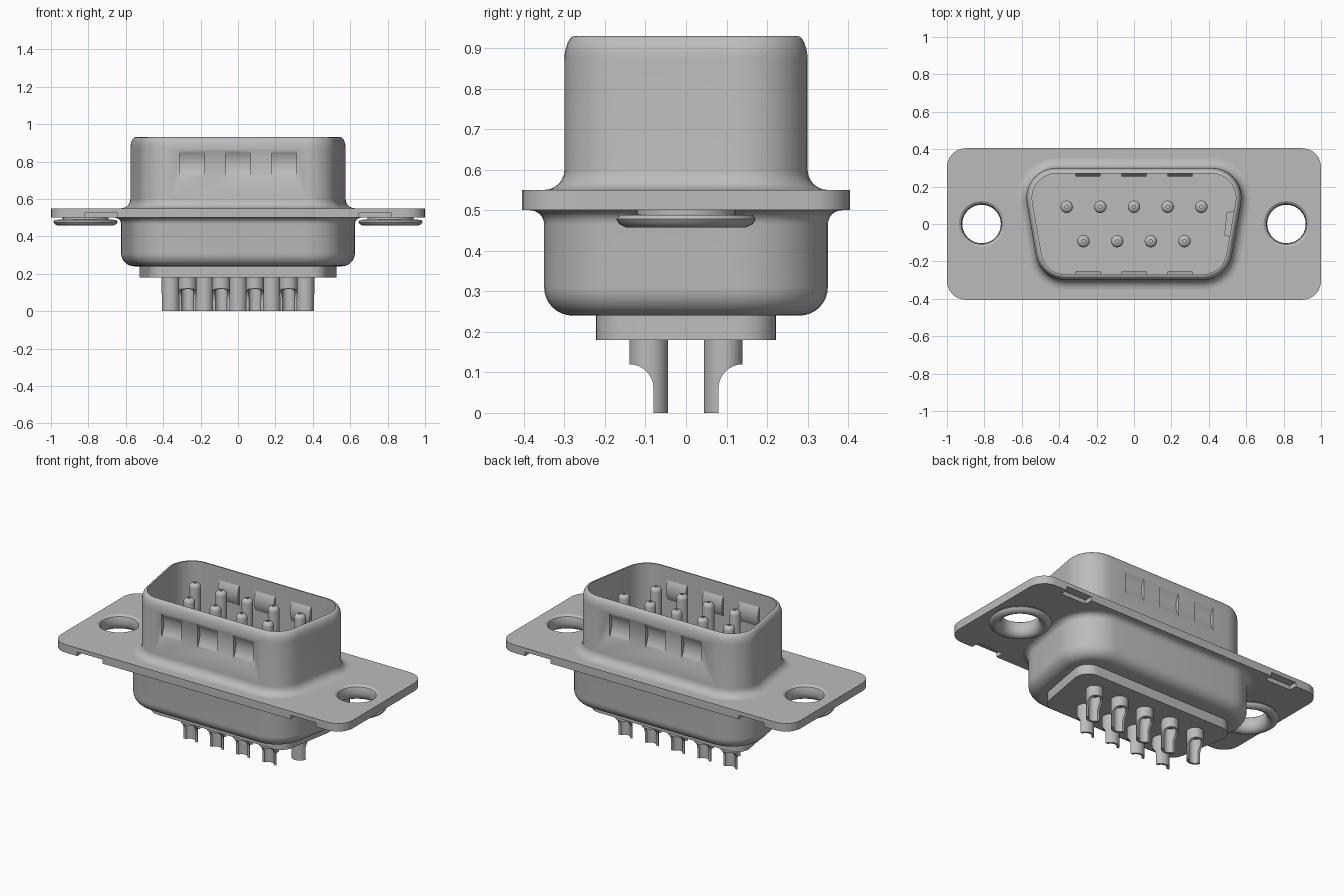
import bpy, bmesh, math
from mathutils import Matrix

cube = bpy.data.objects.get("Cube")
if cube:
    bpy.data.objects.remove(cube, do_unlink=True)

metal = bpy.data.materials.new("grey metal")
metal.use_nodes = True
GREY = (0.5, 0.5, 0.5, 1)
metal.diffuse_color = GREY
metal.node_tree.nodes["Principled BSDF"].inputs["Base Color"].default_value = GREY
SLOPE = math.radians(10)


def finish(name, bm):
    bmesh.ops.recalc_face_normals(bm, faces=bm.faces)
    mesh = bpy.data.meshes.new(name)
    bm.to_mesh(mesh)
    bm.free()
    mesh.materials.append(metal)
    ob = bpy.data.objects.new(name, mesh)
    bpy.context.collection.objects.link(ob)
    return ob


def cut(ob, cutter):
    mod = ob.modifiers.new("cut", "BOOLEAN")
    mod.operation = "DIFFERENCE"
    mod.solver = "EXACT"
    mod.object = cutter
    cutter.hide_render = True
    bpy.context.view_layer.objects.active = ob
    bpy.ops.object.modifier_apply(modifier=mod.name)
    bpy.data.objects.remove(cutter, do_unlink=True)


def arc(cx, cy, r, a0, a1, n=6):
    angles = [math.radians(a0 + (a1 - a0) * i / n) for i in range(n + 1)]
    return [(cx + r * math.cos(a), cy + r * math.sin(a)) for a in angles]


def d_outline(d, extra=0):
    """Rounded trapezoid, wide at the back, grown outward by d."""
    hy, w, r = 0.3 + d, 0.553 + extra + d / math.cos(SLOPE), 0.16 + d
    t = math.tan(SLOPE)
    mid = w - r / math.cos(SLOPE)
    half = (arc(mid - (hy - r) * t, -(hy - r), r, -90, -10, 8)
            + arc(mid + (hy - r) * t, hy - r, r, -10, 90, 9))
    return half + [(-x, y) for x, y in reversed(half)]


def loft(name, rings):
    """Skin a list of (outline, z) rings and cap both ends."""
    bm = bmesh.new()
    loops = [[bm.verts.new((x, y, z)) for x, y in pts] for pts, z in rings]
    n = len(loops[0])
    for a, b in zip(loops, loops[1:]):
        for i in range(n):
            bm.faces.new((a[i], a[(i + 1) % n], b[(i + 1) % n], b[i]))
    bm.faces.new(loops[0])
    bm.faces.new(loops[-1])
    return finish(name, bm)


def prisms(name, profile, spans, flips=(1,)):
    """Extrude a (y, z) profile along x over each span, mirrored in y by flips."""
    bm = bmesh.new()
    for s in flips:
        for x0, x1 in spans:
            a = [bm.verts.new((x0, s * y, z)) for y, z in profile]
            b = [bm.verts.new((x1, s * y, z)) for y, z in profile]
            bm.faces.new(a)
            bm.faces.new(b)
            for i in range(len(a)):
                j = (i + 1) % len(a)
                bm.faces.new((a[i], a[j], b[j], b[i]))
    return finish(name, bm)


def cylinders(name, spots, r, z0, z1, seg=24):
    bm = bmesh.new()
    for x, y in spots:
        bmesh.ops.create_cone(bm, cap_ends=True, segments=seg, radius1=r, radius2=r,
                              depth=z1 - z0, matrix=Matrix.Translation((x, y, (z0 + z1) / 2)))
    return finish(name, bm)


def revolve(name, profile, spots, closed=False, seg=24):
    """Turn a (radius, z) profile around a vertical axis at each spot."""
    bm = bmesh.new()
    for cx, cy in spots:
        rings = [[bm.verts.new((cx + r * math.cos(math.tau * i / seg),
                                cy + r * math.sin(math.tau * i / seg), z))
                  for i in range(seg)] for r, z in profile]
        pairs = list(zip(rings, rings[1:]))
        if closed:
            pairs.append((rings[-1], rings[0]))
        else:
            bm.faces.new(rings[0])
            bm.faces.new(rings[-1])
        for a, b in pairs:
            for i in range(seg):
                j = (i + 1) % seg
                bm.faces.new((a[i], a[j], b[j], b[i]))
    return finish(name, bm)


parts = []

# Upper shell: floor, inner wall, rolled rim, outer wall, flared foot
profile = [(-0.03, 0.57), (-0.03, 0.93), (-0.026, 0.93)]
profile += [(-0.026 + 0.026 * math.sin(a), 0.87 + 0.06 * math.cos(a))
            for a in (math.radians(15 * k) for k in range(1, 7))]
profile += arc(0.05, 0.6, 0.05, 180, 270) + [(0.05, 0.52)]
upper = loft("upper_shell", [(d_outline(d), z) for d, z in profile])

# Grip dimples pressed through the long walls
DEPTH, HALF, MID = 0.022, 0.07, 0.788
R = (HALF ** 2 + DEPTH ** 2) / (2 * DEPTH)
A = math.degrees(math.asin(HALF / R))
spans = [(x - 0.067, x + 0.067) for x in (-0.247, 0, 0.247)]
dent = arc(0.3 - DEPTH + R, MID, R, 180 - A, 180 + A, 10)
cut(upper, prisms("dent_cutter", [(0.33, MID + HALF)] + dent + [(0.33, MID - HALF)], spans, (1, -1)))
bump = [(y - 0.024, z) for y, z in dent]
parts += [upper, prisms("dimple_backs", bump, spans, (1, -1))]

# Small key block against the inner side wall
parts.append(loft("key_block", [([(0.535, 0.07), (0.495, 0.06), (0.483, -0.06), (0.515, -0.07)], z)
                                for z in (0.56, 0.62)]))

# Lower shell with flared top and rounded bottom
profile = [(0.085, 0.52)] + arc(0.085, 0.465, 0.035, 90, 180) + arc(-0.02, 0.31, 0.07, 0, -90, 8)
profile = [(d, z) for d, z in profile]
parts.append(loft("lower_shell", [(d_outline(d), z) for d, z in profile]))

# Insulator block under the shell
parts.append(loft("insulator", [(d_outline(-0.078, 0.03), z) for z in (0.26, 0.18)]))

# Mounting plate with rounded corners, holes and edge notches
half = arc(0.9, -0.305, 0.1, -90, 0) + arc(0.9, 0.305, 0.1, 0, 90)
outline = half + [(-x, -y) for x, y in half]
plate = loft("mounting_plate", [(outline, 0.5), (outline, 0.55)])
holes = [(-0.815, 0), (0.815, 0)]
cut(plate, cylinders("hole_cutter", holes, 0.122, 0.4, 0.7, 40))
notch = [(0.355, 0.48), (0.45, 0.48), (0.45, 0.525), (0.355, 0.525)]
cut(plate, prisms("notch_cutter", notch, [(-0.82, -0.645), (0.645, 0.82)], (1, -1)))
parts.append(plate)

# Rolled eyelets lining the holes
eyelet = [(0.122, 0.55), (0.122, 0.49), (0.165, 0.488), (0.172, 0.478), (0.165, 0.466),
          (0.148, 0.457), (0.132, 0.457), (0.117, 0.466), (0.107, 0.48), (0.103, 0.5),
          (0.104, 0.525), (0.109, 0.541)]
parts.append(revolve("eyelets", eyelet, holes, True, 40))

# Contacts: two rows of pins above and solder cups below
rows = {"back": (1, [-0.36, -0.18, 0, 0.18, 0.36]), "front": (-1, [-0.27, -0.09, 0.09, 0.27])}
pin = [(0.033, 0.56)] + arc(0.009, 0.866, 0.024, 0, 90) + [(0.009, 0.86)]
scoop = [(0.08, -0.02)] + arc(0.14, 0.06, 0.06, 180, 90, 8) + [(0.2, 0.12), (0.2, -0.02)]
for row, (side, xs) in rows.items():
    spots = [(x, side * 0.092) for x in xs]
    parts.append(revolve(row + "_pins", pin, spots))
    cups = cylinders(row + "_solder_cups", spots, 0.048, 0, 0.19)
    cut(cups, cylinders("bore_cutter", spots, 0.034, -0.05, 0.15))
    cut(cups, prisms("scoop_cutter", scoop, [(-0.6, 0.6)], (side,)))
    parts.append(cups)

# Smooth shading with crisp edges
bpy.ops.object.select_all(action="DESELECT")
for ob in parts:
    ob.select_set(True)
bpy.context.view_layer.objects.active = parts[0]
bpy.ops.object.shade_smooth_by_angle(angle=math.radians(35))
